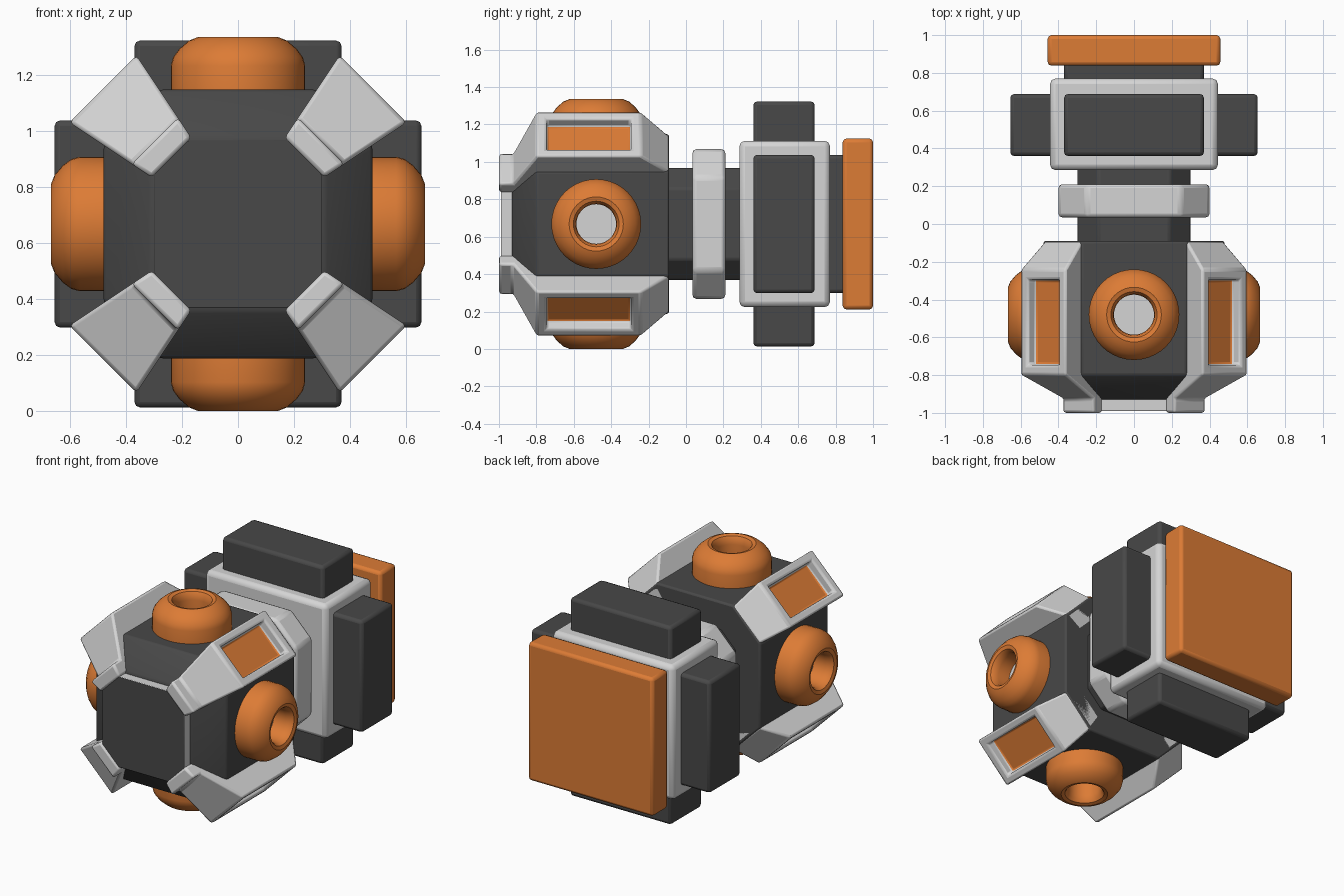
import bpy, bmesh
from math import radians, pi
from mathutils import Matrix, Vector

if "Cube" in bpy.data.objects:
    bpy.data.objects.remove(bpy.data.objects["Cube"])

AXIS = Matrix.Translation((0, 0, 0.668))  # long axis of the craft, along y


def material(name, color):
    m = bpy.data.materials.new(name)
    m.use_nodes = True
    m.diffuse_color = (*color, 1)
    m.node_tree.nodes["Principled BSDF"].inputs["Base Color"].default_value = (*color, 1)
    return m


dark = material("dark grey", (0.065, 0.065, 0.065))
light = material("light grey", (0.66, 0.66, 0.66))
orange = material("orange", (0.72, 0.2, 0.036))


def finish(bm, name, mats, bevel=0.012, turn=0):
    """Turn the mesh about the long axis, lift it and soften its edges."""
    bmesh.ops.recalc_face_normals(bm, faces=bm.faces)
    mesh = bpy.data.meshes.new(name)
    bm.to_mesh(mesh)
    bm.free()
    mesh.transform(AXIS @ Matrix.Rotation(turn, 4, "Y"))
    for m in mats:
        mesh.materials.append(m)
    ob = bpy.data.objects.new(name, mesh)
    bpy.context.collection.objects.link(ob)
    if bevel:
        mod = ob.modifiers.new("soft edges", "BEVEL")
        mod.width, mod.segments, mod.limit_method = bevel, 2, "ANGLE"
        mod.angle_limit = radians(25)
    bpy.ops.object.select_all(action="DESELECT")
    ob.select_set(True)
    bpy.context.view_layer.objects.active = ob
    bpy.ops.object.shade_smooth_by_angle(angle=radians(35))
    return ob


def box(name, hx, hz, y0, y1, mat, bevel=0.02):
    bm = bmesh.new()
    bmesh.ops.create_cube(bm, size=1)
    for v in bm.verts:
        v.co = Vector((v.co.x * 2 * hx, (y0 + y1) / 2 + v.co.y * (y1 - y0), v.co.z * 2 * hz))
    return finish(bm, name, [mat], bevel)


def octagon_loft(name, sections, mats, bevel=0.012):
    """Sections are (y, half width, half length of the flat sides)."""
    bm = bmesh.new()
    rings = []
    for y, h, f in sections:
        pts = [(h, f), (f, h), (-f, h), (-h, f), (-h, -f), (-f, -h), (f, -h), (h, -f)]
        rings.append([bm.verts.new((x, y, z)) for x, z in pts])
    for a, b in zip(rings, rings[1:]):
        for i in range(8):
            j = (i + 1) % 8
            bm.faces.new((a[i], a[j], b[j], b[i]))
    cap = bm.faces.new(rings[0])
    bm.faces.new(rings[-1])
    if len(mats) > 1:
        cap.material_index = 1
    return finish(bm, name, mats, bevel)


# Front hull with tapered nose, and the light-rimmed nose panel
octagon_loft("hull", [(-0.93, 0.31, 0.19), (-0.8, 0.48, 0.28), (-0.09, 0.48, 0.28)], [dark])
octagon_loft("nose_panel", [(-0.99, 0.3, 0.185), (-0.92, 0.3, 0.185)], [light, dark], 0.004)

# Necks and collar
octagon_loft("neck", [(-0.12, 0.3, 0.19), (0.32, 0.3, 0.19)], [dark])
octagon_loft("collar", [(0.035, 0.4, 0.25), (0.21, 0.4, 0.25)], [light], 0.02)
box("rear_neck", 0.37, 0.37, 0.74, 0.86, dark)

# Rear block, crossed side pods and end plate
box("rear_block", 0.445, 0.445, 0.285, 0.77, light, 0.03)
box("side_pods", 0.655, 0.37, 0.36, 0.688, dark)
box("top_and_bottom_pods", 0.37, 0.655, 0.36, 0.688, dark)
box("end_plate", 0.457, 0.457, 0.838, 1.0, orange)


def brace(name, turn):
    """Diagonal brace, wider towards the outside, with an orange recess."""
    profile = [(-0.09, 0.4), (-0.09, 0.53), (-0.24, 0.682), (-0.8, 0.682),
               (-0.925, 0.42), (-1.0, 0.42), (-1.0, 0.335), (-0.85, 0.335)]
    bm = bmesh.new()
    sides = []
    for s in (-1, 1):
        sides.append([bm.verts.new((s * (0.1 + (r - 0.335) * 0.2), y, r)) for y, r in profile])
        bm.faces.new(sides[-1])
    for i in range(len(profile)):
        j = (i + 1) % len(profile)
        bm.faces.new((sides[0][i], sides[0][j], sides[1][j], sides[1][i]))
    bmesh.ops.recalc_face_normals(bm, faces=bm.faces)
    outer = max(bm.faces, key=lambda f: f.calc_center_median().z)
    bmesh.ops.inset_individual(bm, faces=[outer], thickness=0.077)
    floor = bmesh.ops.extrude_discrete_faces(bm, faces=[outer])["faces"][0]
    for v in floor.verts:
        v.co.z -= 0.063
    floor.material_index = 1
    finish(bm, name, [light, orange], 0.014, turn)


def port(name, turn):
    """Rounded ring with a light disc at the bottom of its hole."""
    profile = [(0.24, 0.45), (0.24, 0.565), (0.232, 0.595), (0.21, 0.625), (0.175, 0.655),
               (0.145, 0.667), (0.122, 0.66), (0.11, 0.64), (0.106, 0.61), (0.106, 0.5)]
    bm = bmesh.new()
    verts = [bm.verts.new((r, 0, h)) for r, h in profile]
    edges = [bm.edges.new(p) for p in zip(verts, verts[1:])]
    bmesh.ops.spin(bm, geom=verts + edges, cent=(0, 0, 0), axis=(0, 0, 1),
                   angle=2 * pi, steps=40, use_duplicate=False)
    bmesh.ops.remove_doubles(bm, verts=bm.verts, dist=0.0005)
    disc = bmesh.ops.create_circle(bm, cap_ends=True, segments=40, radius=0.108,
                                   matrix=Matrix.Translation((0, 0, 0.525)))
    for f in disc["verts"][0].link_faces:
        f.material_index = 1
    bmesh.ops.translate(bm, verts=bm.verts, vec=(0, -0.48, 0))
    finish(bm, name, [orange, light], 0, turn)


# Four of each around the hull
for i, (p, b) in enumerate((("top", "upper_left"), ("left", "lower_left"),
                            ("bottom", "lower_right"), ("right", "upper_right"))):
    port(p + "_port", i * pi / 2)
    brace(b + "_brace", i * pi / 2 + pi / 4)
